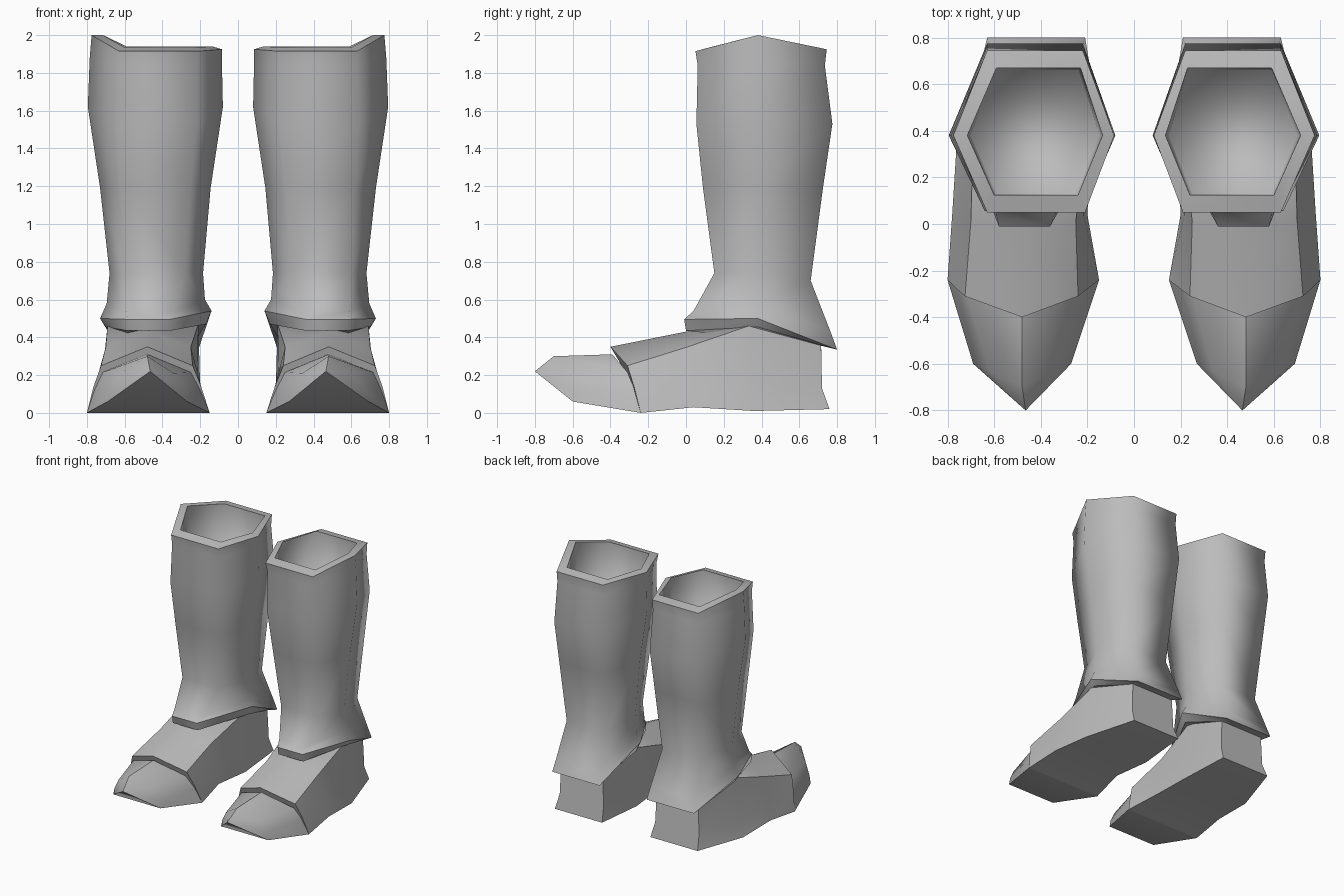
import bpy, bmesh, math

cube = bpy.data.objects.get("Cube")
if cube:
    bpy.data.objects.remove(cube)

leather = bpy.data.materials.new("grey_leather")
leather.use_nodes = True
GREY = (0.5, 0.5, 0.5, 1)
leather.diffuse_color = GREY
leather.node_tree.nodes["Principled BSDF"].inputs["Base Color"].default_value = GREY


def loft(name, rings, closed, sharp_rings=(), angle=None):
    """Bridge rings of equal length, cap the ends, smooth with chosen sharp edges."""
    bm = bmesh.new()
    rows = [[bm.verts.new(p) for p in ring] for ring in rings]
    n = len(rows[0])
    for a, b in zip(rows, rows[1:]):
        for i in range(n):
            j = (i + 1) % n
            bm.faces.new((a[i], a[j], b[j], b[i]))
    bm.faces.new(rows[0])
    bm.faces.new(rows[-1])
    for r in sharp_rings:
        for i in range(n):
            e = bm.edges.get((rows[r][i], rows[r][(i + 1) % n]))
            e.smooth = False
    bmesh.ops.remove_doubles(bm, verts=bm.verts, dist=0.0005)
    bmesh.ops.recalc_face_normals(bm, faces=bm.faces)
    for f in bm.faces:
        f.smooth = True
    mesh = bpy.data.meshes.new(name)
    bm.to_mesh(mesh)
    bm.free()
    mesh.materials.append(leather)
    obj = bpy.data.objects.new(name, mesh)
    bpy.context.collection.objects.link(obj)
    if angle:
        bpy.ops.object.select_all(action="DESELECT")
        obj.select_set(True)
        bpy.context.view_layer.objects.active = obj
        bpy.ops.object.shade_smooth_by_angle(angle=math.radians(angle))
    return obj


def hexagon(x, y, z, front, back):
    """Six-sided ring; x = inner/outer, y = front/back, z = front/inner/outer/back."""
    mid = 0.38
    return [(front[0], y[0], z[0]), (front[1], y[0], z[0]), (x[1], mid, z[2]),
            (back[1], y[1], z[3]), (back[0], y[1], z[3]), (x[0], mid, z[1])]


def level(z):
    return (z,) * 4


# Shaft: underside, flared cuff, ankle, calf, rim, then down the hollow
BACK = (0.22, 0.63)
shaft_rings = [
    hexagon((0.17, 0.70), (0.00, 0.72), (0.435, 0.47, 0.455, 0.355), (0.36, 0.58), (0.24, 0.61)),
    hexagon((0.14, 0.73), (-0.01, 0.80), (0.495, 0.54, 0.50, 0.335), (0.36, 0.58), (0.21, 0.63)),
    hexagon((0.175, 0.695), (0.04, 0.765), (0.54, 0.60, 0.58, 0.43), (0.34, 0.59), (0.22, 0.62)),
    hexagon((0.185, 0.68), (0.15, 0.66), (0.74, 0.74, 0.74, 0.70), (0.28, 0.60), (0.25, 0.60)),
    hexagon((0.145, 0.73), (0.09, 0.725), level(1.19), (0.25, 0.62), (0.23, 0.62)),
    hexagon((0.08, 0.795), (0.055, 0.775), (1.53, 1.62, 1.62, 1.53), (0.22, 0.64), BACK),
    hexagon((0.085, 0.785), (0.062, 0.735), (1.84, 1.85, 1.88, 1.84), (0.22, 0.63), BACK),
    hexagon((0.085, 0.775), (0.05, 0.745), (1.915, 1.925, 2.0, 1.925), (0.21, 0.63), BACK),
    hexagon((0.135, 0.715), (0.125, 0.67), (1.935, 1.94, 2.0, 1.94), (0.24, 0.60), (0.23, 0.59)),
    hexagon((0.15, 0.70), (0.13, 0.66), level(1.50), (0.25, 0.59), (0.24, 0.59)),
]


def arch(sole, welt, shoulder, ridge):
    """Foot section; side points are (inner x, outer x, y, z), the ridge is (x, y, z)."""
    sides = (sole, welt, shoulder)
    inner = [(s[0], s[2], s[3]) for s in sides]
    outer = [(s[1], s[2], s[3]) for s in reversed(sides)]
    return inner + [ridge] + outer


# Upper of the foot, from the overlapping front edge to the heel
upper_rings = [
    arch((0.15, 0.80, -0.24, 0), (0.195, 0.765, -0.275, 0.14),
         (0.24, 0.725, -0.31, 0.25), (0.48, -0.40, 0.35)),
    arch((0.20, 0.78, 0.04, 0.03), (0.215, 0.755, 0.03, 0.15),
         (0.25, 0.70, 0.01, 0.35), (0.47, 0.0, 0.43)),
    arch((0.185, 0.76, 0.36, 0.01), (0.20, 0.725, 0.36, 0.13),
         (0.21, 0.69, 0.36, 0.47), (0.46, 0.36, 0.49)),
    arch((0.215, 0.635, 0.76, 0.02), (0.23, 0.62, 0.72, 0.13),
         (0.24, 0.61, 0.715, 0.38), (0.43, 0.715, 0.39)),
]

# Toe cap, running back under the upper
TIP = (0.465, -0.80, 0.22)
toe_rings = [
    [TIP] * 7,
    arch((0.27, 0.69, -0.60, 0.06), (0.285, 0.675, -0.605, 0.12),
         (0.34, 0.62, -0.63, 0.21), (0.48, -0.70, 0.30)),
    arch((0.15, 0.80, -0.24, 0), (0.20, 0.76, -0.27, 0.12),
         (0.25, 0.715, -0.31, 0.215), (0.48, -0.39, 0.31)),
]

# Build one boot, mirror it for the other foot
for part, rings, sharp, angle in (
        ("shaft", shaft_rings, (0, 1, 7, 8), None),
        ("foot_upper", upper_rings, (), 50),
        ("toe_cap", toe_rings, (), 50)):
    loft("left_" + part, rings, True, sharp, angle)
    mirrored = [[(-x, y, z) for x, y, z in ring] for ring in rings]
    loft("right_" + part, mirrored, True, sharp, angle)
